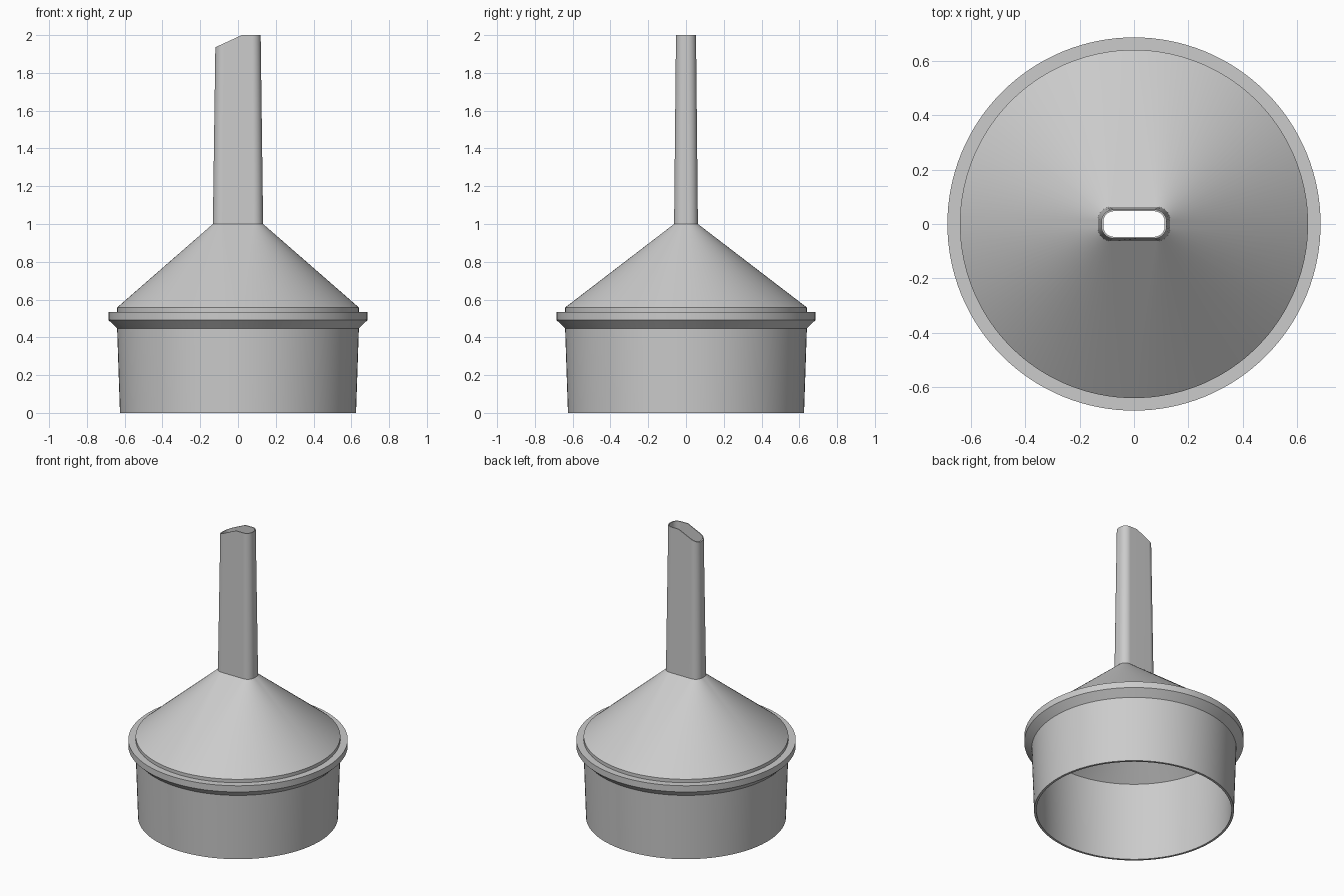
import bpy, bmesh
from math import sin, cos, pi, radians

cube = bpy.data.objects.get("Cube")
if cube:
    bpy.data.objects.remove(cube, do_unlink=True)

STEPS = 32          # segments per quarter turn
BEND_X = 0.02       # where the slanted spout cut begins
SLOPE = 0.46


def ring(hx, hy, r, z, cut=False):
    """Rounded rectangle of half sizes hx, hy; a circle when all three match."""
    pts = []
    for q, (sx, sy) in enumerate([(1, 1), (-1, 1), (-1, -1), (1, -1)]):
        for i in range(STEPS + 1):
            a = (q + i / STEPS) * pi / 2
            pts.append((sx * (hx - r) + r * cos(a), sy * (hy - r) + r * sin(a)))
        if q in (0, 2):  # extra point on the long sides for the bend of the cut
            pts.append((BEND_X if hx > r else 0, sy * hy))
    return [(x, y, z - (SLOPE * max(0, BEND_X - x) if cut else 0)) for x, y in pts]


def circle(r, z):
    return ring(r, r, r, z)


# Closed section: up the outside, over the spout tip, down the inside
rings = [
    circle(0.625, 0), circle(0.64, 0.447),
    circle(0.686, 0.492), circle(0.686, 0.535),        # flange
    circle(0.64, 0.535), circle(0.64, 0.558),          # step
    ring(0.133, 0.063, 0.05, 1.0),                     # cone to spout
    ring(0.12, 0.053, 0.045, 2.0, cut=True),
    ring(0.113, 0.047, 0.039, 2.0, cut=True),          # bore
    ring(0.114, 0.048, 0.039, 0.99),
    circle(0.625, 0.55), circle(0.61, 0),
]

bm = bmesh.new()
loops = [[bm.verts.new(p) for p in pts] for pts in rings]
n = len(loops[0])
for k, low in enumerate(loops):
    high = loops[(k + 1) % len(loops)]
    for i in range(n):
        j = (i + 1) % n
        bm.faces.new((low[i], low[j], high[j], high[i]))
bmesh.ops.remove_doubles(bm, verts=bm.verts, dist=1e-5)
bmesh.ops.recalc_face_normals(bm, faces=bm.faces)
mesh = bpy.data.meshes.new("funnel_body")
bm.to_mesh(mesh)
bm.free()

# Plain grey finish
mat = bpy.data.materials.new("light_grey")
mat.use_nodes = True
grey = (0.6, 0.6, 0.6, 1)
mat.diffuse_color = grey
mat.node_tree.nodes["Principled BSDF"].inputs["Base Color"].default_value = grey
mesh.materials.append(mat)

funnel = bpy.data.objects.new("funnel_body", mesh)
bpy.context.collection.objects.link(funnel)
bpy.ops.object.select_all(action='DESELECT')
funnel.select_set(True)
bpy.context.view_layer.objects.active = funnel
bpy.ops.object.shade_smooth_by_angle(angle=radians(25))
